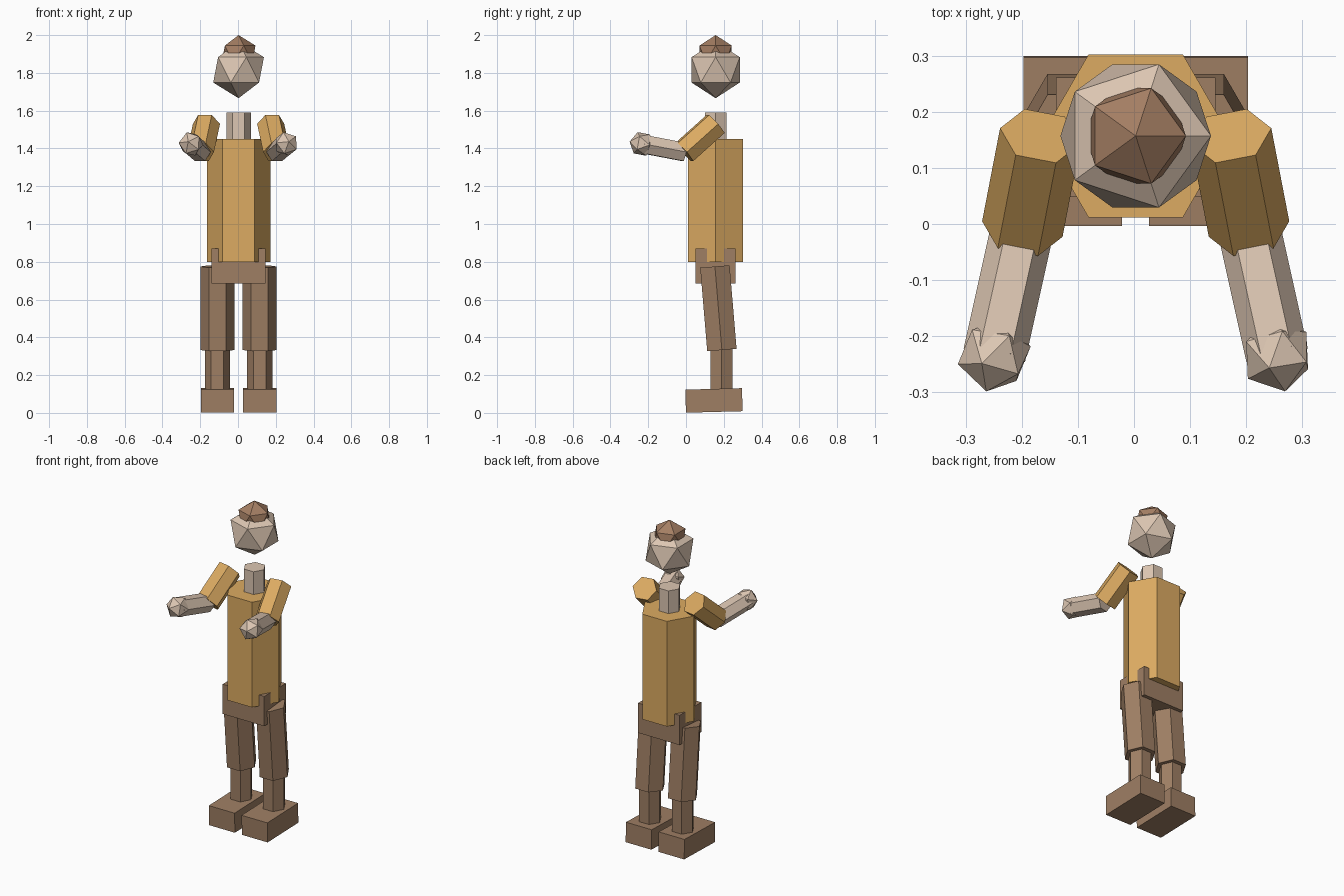
import bpy
import bmesh
from mathutils import Vector, Matrix

cube = bpy.data.objects.get("Cube")
if cube:
    bpy.data.objects.remove(cube, do_unlink=True)

CX, CY = 0.003, 0.157  # body axis


def material(name, srgb):
    lin = [((c / 255 + 0.055) / 1.055) ** 2.4 for c in srgb]
    mat = bpy.data.materials.new(name)
    mat.use_nodes = True
    mat.diffuse_color = (*lin, 1)
    bsdf = mat.node_tree.nodes["Principled BSDF"]
    bsdf.inputs["Base Color"].default_value = (*lin, 1)
    bsdf.inputs["Roughness"].default_value = 0.9
    return mat


SKIN = material("skin", (220, 198, 178))
SHIRT = material("ochre shirt", (220, 171, 98))
BROWN = material("brown cloth", (159, 127, 100))
HAIR = material("brown hair", (164, 126, 99))


def frame(axis, origin):
    """Matrix with local z along axis and local x kept level."""
    z = Vector(axis).normalized()
    x = z.cross(Vector((0, 0, 1)))
    x = x.normalized() if x.length > 0.01 else Vector((1, 0, 0))
    y = z.cross(x)
    rot = Matrix((x, y, z)).transposed().to_4x4()
    return Matrix.Translation(origin) @ rot


def finish(name, bm, mat):
    mesh = bpy.data.meshes.new(name)
    bm.to_mesh(mesh)
    bm.free()
    mesh.materials.append(mat)
    obj = bpy.data.objects.new(name, mesh)
    bpy.context.collection.objects.link(obj)
    return obj


def hex_prism(name, start, end, radius, mat):
    a, b = Vector(start), Vector(end)
    bm = bmesh.new()
    # bmesh circles start on y, so turn the corners on to local x
    turn = Matrix.Rotation(1.5707963, 4, "Z")
    bmesh.ops.create_cone(bm, cap_ends=True, segments=6, radius1=radius, radius2=radius,
                          depth=(b - a).length, matrix=frame(b - a, (a + b) / 2) @ turn)
    return finish(name, bm, mat)


def ball(name, centre, radius, mat, axis=(0, 0, 1)):
    bm = bmesh.new()
    bmesh.ops.create_icosphere(bm, subdivisions=1, radius=radius, matrix=frame(axis, centre))
    return finish(name, bm, mat)


def box(name, centre, size, mat, tilt=0.0):
    bm = bmesh.new()
    bmesh.ops.create_cube(bm, size=1, matrix=Matrix.Translation(centre)
                          @ Matrix.Rotation(tilt, 4, "X") @ Matrix.Diagonal((*size, 1)))
    return finish(name, bm, mat)


# Head and body
ball("head", (CX, CY, 1.816), 0.15, SKIN)
ball("hair", (CX, CY, 1.9), 0.1, HAIR)
hex_prism("neck", (CX, CY, 1.44), (CX, CY, 1.59), 0.065, SKIN)
hex_prism("torso", (CX, CY, 0.8), (CX, CY, 1.45), 0.168, SHIRT)
box("pelvis", (CX, 0.155, 0.777), (0.284, 0.212, 0.184), BROWN)

# Limbs on both sides
for side, s in (("left", 1), ("right", -1)):
    shoulder = Vector((CX + s * 0.17, CY, 1.53))
    elbow = Vector((CX + s * 0.202, -0.009, 1.381))
    wrist = Vector((CX + s * 0.252, -0.234, 1.424))
    hex_prism(side + "_upper_arm", shoulder, elbow, 0.073, SHIRT)
    hex_prism(side + "_forearm", elbow, wrist, 0.056, SKIN)
    ball(side + "_hand", wrist, 0.067, SKIN, wrist - elbow)

    x = CX + s * 0.112
    hex_prism(side + "_thigh", (x, 0.153, 0.775), (x, 0.19, 0.333), 0.09, BROWN)
    hex_prism(side + "_shin", (x, 0.188, 0.11), (x, 0.188, 0.34), 0.067, BROWN)
    box(side + "_foot", (x, 0.148, 0.066), (0.176, 0.3, 0.122), BROWN, 0.026)
